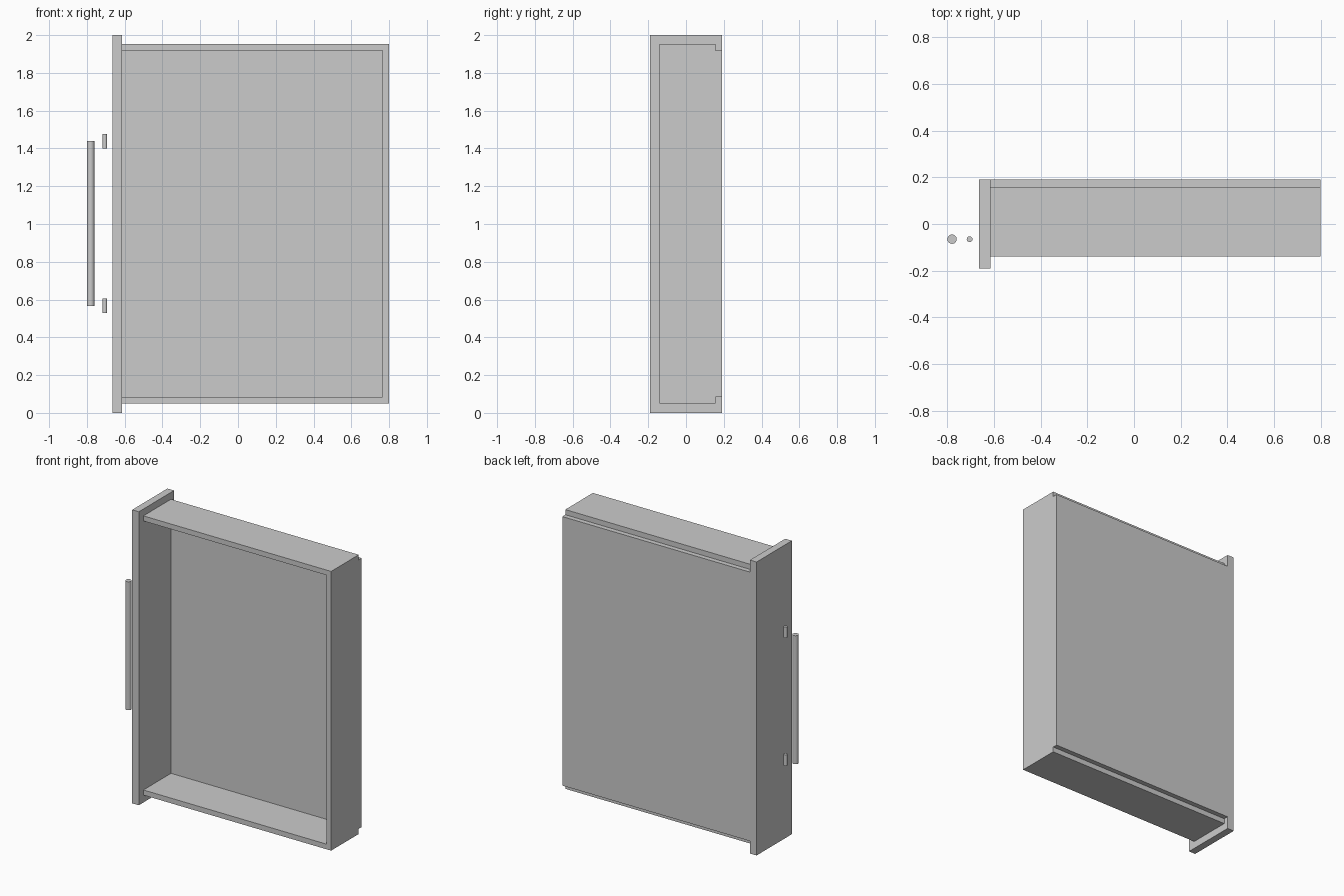
import bpy

if "Cube" in bpy.data.objects:
    bpy.data.objects.remove(bpy.data.objects["Cube"])


def box(name, x, y, z):
    """Box from (min, max) ranges on each axis."""
    bpy.ops.mesh.primitive_cube_add(size=1, location=[sum(r) / 2 for r in (x, y, z)])
    ob = bpy.context.object
    ob.name = name
    ob.scale = [r[1] - r[0] for r in (x, y, z)]
    bpy.ops.object.transform_apply(location=False, rotation=False, scale=True)
    return ob


def rod(name, x, y, z, radius, sides):
    """Upright rod with smooth sides and flat ends."""
    bpy.ops.mesh.primitive_cylinder_add(vertices=sides, radius=radius, depth=z[1] - z[0],
                                        location=(x, y, sum(z) / 2))
    ob = bpy.context.object
    ob.name = name
    bpy.ops.object.shade_smooth_by_angle()
    return ob


# Main dimensions
FRONT, BACK = -0.615, 0.80      # length of the drawer box
RIM, FLOOR, UNDER = -0.14, 0.157, 0.19
T = 0.035                       # board thickness
LOW, HIGH = 0.05, 1.953         # outer faces of the side boards

# Drawer front
box("front_panel", (-0.665, FRONT), (-0.19, 0.19), (0, 2))

# Side boards
box("side_lower", (FRONT, BACK), (RIM, FLOOR), (LOW, LOW + T))
box("side_upper", (FRONT, BACK), (RIM, FLOOR), (HIGH - T, HIGH))

# Back wall and drawer bottom fit between the sides
inner = (LOW + T, HIGH - T)
box("back_wall", (BACK - T, BACK), (RIM, FLOOR), inner)
box("drawer_bottom", (FRONT, BACK), (FLOOR, UNDER), inner)

# Handle bar and its two posts
rod("handle_bar", -0.78, -0.065, (0.565, 1.44), 0.02, 24)
for name, z in (("handle_post_lower", 0.567), ("handle_post_upper", 1.438)):
    rod(name, -0.705, -0.065, (z - 0.0375, z + 0.0375), 0.0125, 16)
